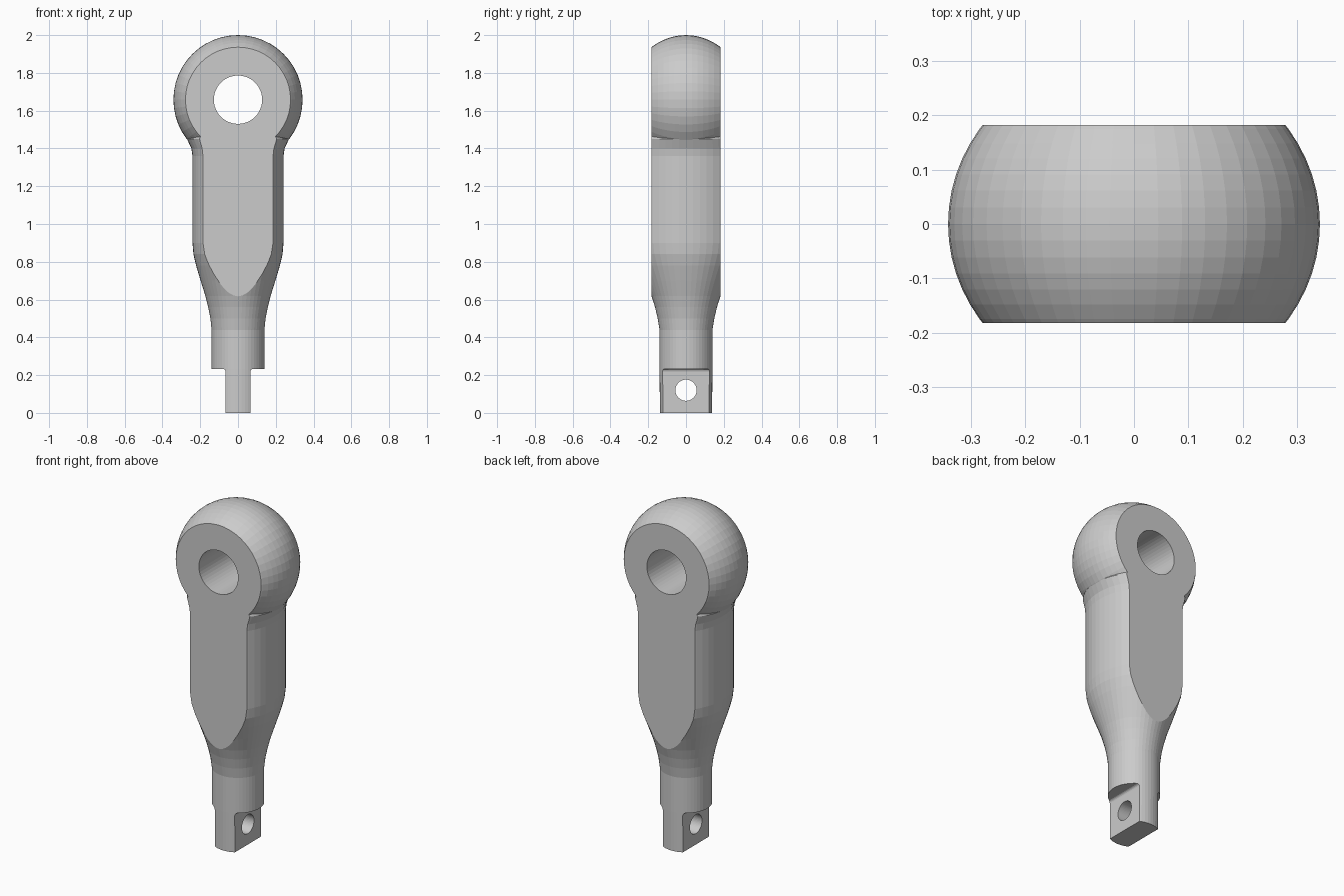
import bpy
import bmesh
from math import cos, sin, tau, pi
from mathutils import Matrix

if "Cube" in bpy.data.objects:
    bpy.data.objects.remove(bpy.data.objects["Cube"], do_unlink=True)

EYE_Z = 1.658      # centre of the spherical head
THICK = 0.182      # half distance between the two flats
SIDES = 48


def finish(name, bm):
    bmesh.ops.recalc_face_normals(bm, faces=bm.faces)
    mesh = bpy.data.meshes.new(name)
    bm.to_mesh(mesh)
    bm.free()
    obj = bpy.data.objects.new(name, mesh)
    bpy.context.collection.objects.link(obj)
    return obj


def box(name, centre, size, bevel=0):
    bm = bmesh.new()
    bmesh.ops.create_cube(bm, size=1, matrix=Matrix.Translation(centre) @ Matrix.Diagonal((*size, 1)))
    if bevel:
        bmesh.ops.bevel(bm, geom=bm.edges[:], offset=bevel, segments=4, profile=0.5, affect='EDGES')
    return finish(name, bm)


def cylinder(name, z, radius, axis):
    bm = bmesh.new()
    turn = Matrix.Translation((0, 0, z)) @ Matrix.Rotation(pi / 2, 4, axis)
    bmesh.ops.create_cone(bm, cap_ends=True, segments=SIDES, radius1=radius,
                          radius2=radius, depth=1, matrix=turn)
    return finish(name, bm)


def loft(name, sections):
    """Skin a stack of elliptical sections given as (z, x radius, y radius)."""
    bm = bmesh.new()
    rings = [[bm.verts.new((rx * cos(tau * i / SIDES), ry * sin(tau * i / SIDES), z))
              for i in range(SIDES)] for z, rx, ry in sections]
    for low, high in zip(rings, rings[1:]):
        for i in range(SIDES):
            j = (i + 1) % SIDES
            bm.faces.new((low[i], low[j], high[j], high[i]))
    bm.faces.new(rings[0][::-1])
    bm.faces.new(rings[-1])
    return finish(name, bm)


def combine(target, tool, operation):
    """Apply a boolean and discard the tool."""
    tool.hide_render = True
    mod = target.modifiers.new(operation.title(), 'BOOLEAN')
    mod.operation, mod.object, mod.solver = operation, tool, 'EXACT'
    bpy.context.view_layer.objects.active = target
    bpy.ops.object.modifier_apply(modifier=mod.name)
    bpy.data.objects.remove(tool, do_unlink=True)


# Shank: round neck flaring into a wide body, filleted out to meet the head
rod = loft("rod_end", [
    (0, 0.14, 0.138), (0.23, 0.14, 0.14), (0.44, 0.14, 0.14), (0.50, 0.146, 0.15),
    (0.56, 0.158, 0.164), (0.62, 0.173, 0.183), (0.70, 0.198, 0.215),
    (0.78, 0.222, 0.25), (0.84, 0.236, 0.275), (0.90, 0.241, 0.286),
    (1.36, 0.241, 0.286), (1.40, 0.247, 0.286), (1.45, 0.270, 0.28), (1.52, 0.25, 0.25)])

# Head: ball with its poles towards the flats
bm = bmesh.new()
bmesh.ops.create_uvsphere(bm, u_segments=SIDES, v_segments=32, radius=1)
shape = (Matrix.Translation((0, 0, EYE_Z)) @ Matrix.Diagonal((0.342, 0.314, 0.342, 1))
         @ Matrix.Rotation(pi / 2, 4, 'X'))
bm.transform(shape)
combine(rod, finish("head", bm), 'UNION')

# Front and back flats, then the eye
combine(rod, box("flats", (0, 0, 1), (2, 2 * THICK, 3)), 'INTERSECT')
combine(rod, cylinder("eye_hole", EYE_Z, 0.128, 'X'), 'DIFFERENCE')

# Tang: relieved on both sides with a small fillet, then cross-drilled
for side in (-1, 1):
    combine(rod, box("tang_relief", (side * 0.265, 0, 0.03), (0.4, 1, 0.405), 0.015), 'DIFFERENCE')
combine(rod, cylinder("pin_hole", 0.12, 0.056, 'Y'), 'DIFFERENCE')
